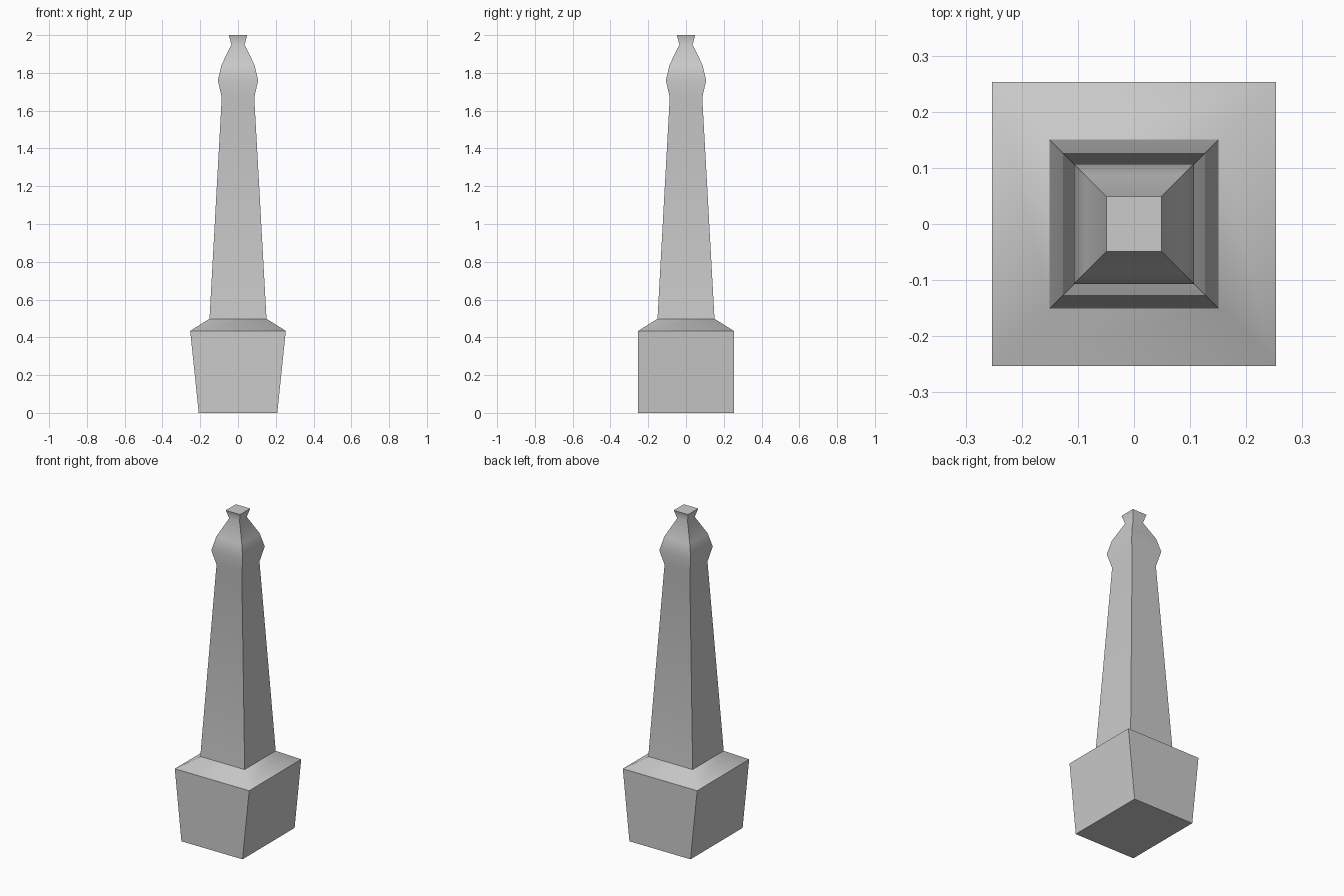
import bpy, bmesh, math

if "Cube" in bpy.data.objects:
    bpy.data.objects.remove(bpy.data.objects["Cube"])


def loft(name, rings, cap_bottom=False, cap_top=False):
    """Rectangular sections (half x, half y, z) joined by quads."""
    bm = bmesh.new()
    loops = [[bm.verts.new((sx * hx, sy * hy, z))
              for sx, sy in ((-1, -1), (1, -1), (1, 1), (-1, 1))]
             for hx, hy, z in rings]
    for a, b in zip(loops, loops[1:]):
        for i in range(4):
            j = (i + 1) % 4
            bm.faces.new((a[i], a[j], b[j], b[i]))
    if cap_bottom:
        bm.faces.new(loops[0][::-1])
    if cap_top:
        bm.faces.new(loops[-1])
    mesh = bpy.data.meshes.new(name)
    bm.to_mesh(mesh)
    bm.free()
    obj = bpy.data.objects.new(name, mesh)
    bpy.context.collection.objects.link(obj)
    bpy.ops.object.select_all(action='DESELECT')
    obj.select_set(True)
    bpy.context.view_layer.objects.active = obj
    bpy.ops.object.shade_smooth_by_angle(angle=math.radians(45))
    return obj


# Block base: sides taper inward at the foot only along x, sloped shoulder
loft("base", [(0.208, 0.253, 0), (0.253, 0.253, 0.434), (0.151, 0.151, 0.498)],
     cap_bottom=True)

# Tapering shaft with swollen head, narrow neck and flared tip
profile = [(0.151, 0.498), (0.086, 1.67), (0.107, 1.76), (0.087, 1.843),
           (0.035, 1.95), (0.049, 2.0)]
loft("shaft", [(r, r, z) for r, z in profile], cap_top=True)
